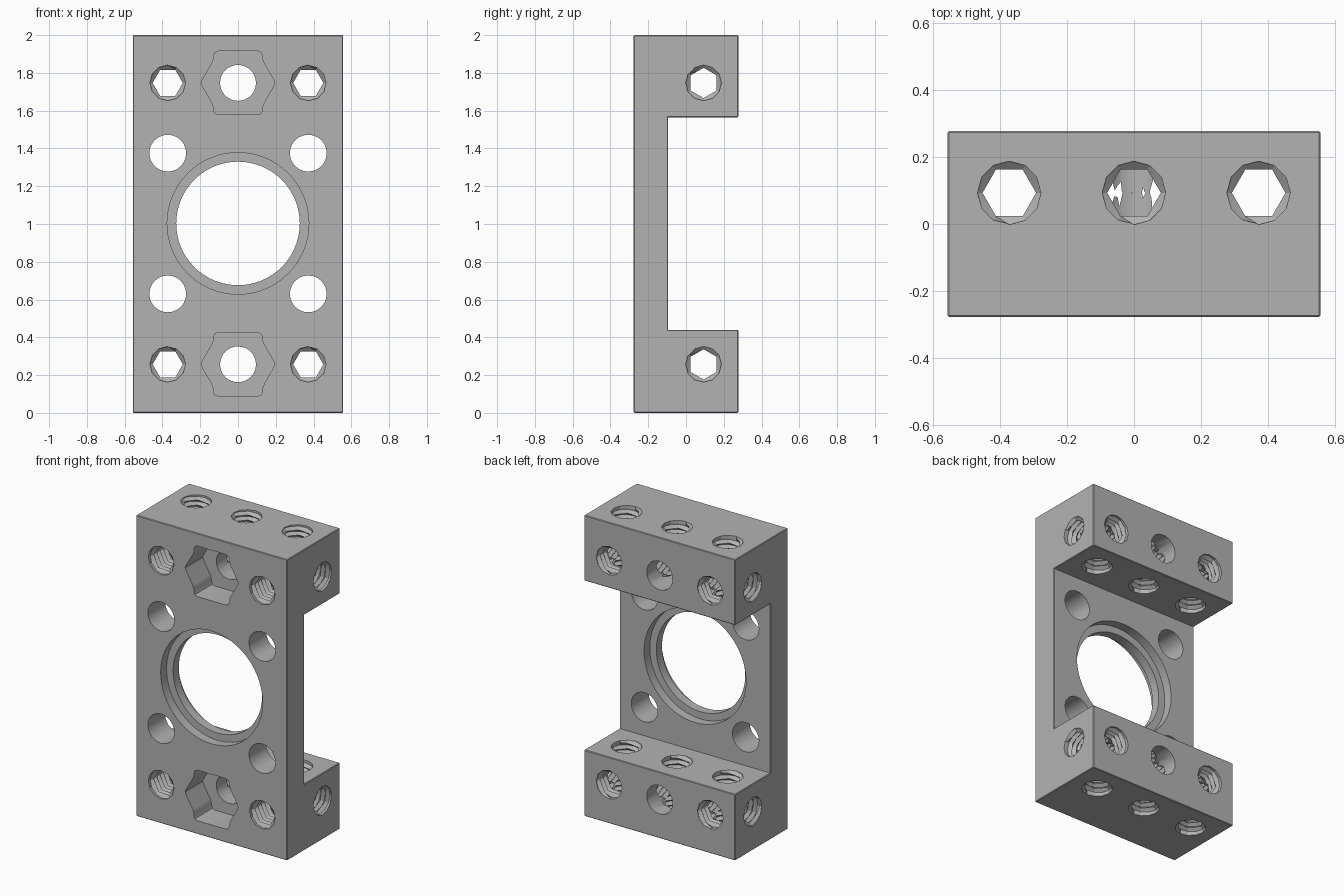
import bpy, bmesh, math
from mathutils import Matrix, Vector

cube = bpy.data.objects.get("Cube")
if cube:
    bpy.data.objects.remove(cube, do_unlink=True)

W, D, H = 0.556, 0.277, 2.0        # half width, half depth, height
PLATE = -0.095                     # back of the thin middle plate
LOW, HIGH = 0.44, 1.565            # ends of the rear notch
HOLE_X, HOLE_Y = 0.372, 0.093
ROWS = (0.257, 1.747)              # heights of the hole rows

metal = bpy.data.materials.new("grey metal")
metal.use_nodes = True
grey = (0.45, 0.45, 0.45, 1)
metal.diffuse_color = grey
metal.node_tree.nodes["Principled BSDF"].inputs["Base Color"].default_value = grey


def make_object(name, bm):
    bmesh.ops.recalc_face_normals(bm, faces=bm.faces[:])
    mesh = bpy.data.meshes.new(name)
    bm.to_mesh(mesh)
    bm.free()
    mesh.materials.append(metal)
    obj = bpy.data.objects.new(name, mesh)
    bpy.context.collection.objects.link(obj)
    return obj


def prism(points, axis_vector):
    """Extrude a closed outline along a vector."""
    bm = bmesh.new()
    face = bm.faces.new([bm.verts.new(p) for p in points])
    ext = bmesh.ops.extrude_face_region(bm, geom=[face])
    verts = [v for v in ext["geom"] if isinstance(v, bmesh.types.BMVert)]
    bmesh.ops.translate(bm, verts=verts, vec=axis_vector)
    return bm


# C-shaped body with a hairline bevel
outline = [(-D, 0), (D, 0), (D, LOW), (PLATE, LOW),
           (PLATE, HIGH), (D, HIGH), (D, H), (-D, H)]
bm = prism([(-W, y, z) for y, z in outline], Vector((2 * W, 0, 0)))
bmesh.ops.recalc_face_normals(bm, faces=bm.faces[:])
sharp = [e for e in bm.edges if e.calc_face_angle_signed() > 0.5]
bmesh.ops.bevel(bm, geom=sharp, offset=0.004, segments=1, affect='EDGES')
body = make_object("bearing_block", bm)
bpy.context.view_layer.objects.active = body
body.select_set(True)


def cut(bm):
    cutter = make_object("hole_cutter", bm)
    cutter.hide_render = True
    mod = body.modifiers.new("hole", 'BOOLEAN')
    mod.operation = 'DIFFERENCE'
    mod.solver = 'EXACT'
    mod.object = cutter
    bpy.ops.object.modifier_apply(modifier=mod.name)
    bpy.data.objects.remove(cutter, do_unlink=True)


def bore(x, z, radius, y0, y1, sides):
    """Plain round hole running front to back."""
    bm = bmesh.new()
    bmesh.ops.create_cone(bm, cap_ends=True, segments=sides, radius1=radius, radius2=radius,
                          depth=y1 - y0,
                          matrix=Matrix.Translation((x, (y0 + y1) / 2, z)) @ Matrix.Rotation(math.pi / 2, 4, 'X'))
    cut(bm)


def thread(centre, axis, length, n=12, pitch=0.034, major=0.095, minor=0.08):
    """Threaded hole: a crest helix and a root helix joined by flanks."""
    bm = bmesh.new()
    start = -length / 2 - 0.08
    last = int((length + 0.16) / pitch * n)
    crest, root = [], []
    for j in range(last + 1):
        a = 2 * math.pi * j / n
        z = start + pitch * j / n
        r = minor * (math.cos(math.pi / 6) if j % 2 else 1)
        if abs(z) > length / 2 - 0.015:       # clean round mouth
            r = major - 0.001
        crest.append(bm.verts.new((r * math.cos(a), r * math.sin(a), z)))
        root.append(bm.verts.new((major * math.cos(a), major * math.sin(a), z + pitch / 2)))
    for j in range(last):
        bm.faces.new((crest[j], crest[j + 1], root[j + 1], root[j]))
        if j + 1 + n <= last:
            bm.faces.new((root[j], root[j + 1], crest[j + 1 + n], crest[j + n]))
    # close both ends with fans
    loops = ((crest[:n + 1] + [root[0]], start - 0.01),
             (root[last - n:] + [crest[last]], start + pitch * (last / n + 1)))
    for loop, z in loops:
        tip = bm.verts.new((0, 0, z))
        for i in range(len(loop)):
            bm.faces.new((loop[i], loop[(i + 1) % len(loop)], tip))
    turn = {'X': Matrix.Rotation(math.pi / 2, 4, 'Y'),
            'Y': Matrix.Rotation(math.pi / 2, 4, 'X'), 'Z': Matrix()}[axis]
    bm.transform(Matrix.Translation(centre) @ turn)
    cut(bm)


# Bearing seat: recess on both sides of a thin central lip
bore(0, 1.003, 0.327, -0.4, 0.1, 64)
bore(0, 1.003, 0.375, -0.4, -0.215, 64)
bore(0, 1.003, 0.375, -0.155, 0.1, 64)

# Plain holes in the middle plate
for x in (-HOLE_X, HOLE_X):
    for z in (0.63, 1.375):
        bore(x, z, 0.0975, -0.4, 0.1, 24)

# Nut pockets with their clearance holes
quarter = [(0.195, 0), (0.188, 0.018), (0.14, 0.1), (0.131, 0.122), (0.131, 0.14),
           (0.123, 0.16), (0.105, 0.168)]
half = quarter + [(-x, z) for x, z in reversed(quarter)]
pocket = half + [(x, -z) for x, z in reversed(half[1:-1])]
for row in ROWS:
    cut(prism([(x, -0.4, row + z) for x, z in pocket], Vector((0, 0.307, 0))))
    bore(0, row, 0.095, -0.4, 0.4, 32)

# Threaded holes along all three axes
for row, block_mid, block_len in ((ROWS[0], LOW / 2, LOW), (ROWS[1], (HIGH + H) / 2, H - HIGH)):
    for x in (-HOLE_X, HOLE_X):
        thread((x, 0, row), 'Y', 2 * D)
    for x in (-HOLE_X, 0, HOLE_X):
        thread((x, HOLE_Y, block_mid), 'Z', block_len)
    thread((0, HOLE_Y, row), 'X', 2 * W)

# Smooth round walls, crisp edges
bpy.ops.object.shade_smooth_by_angle(angle=math.radians(28))
